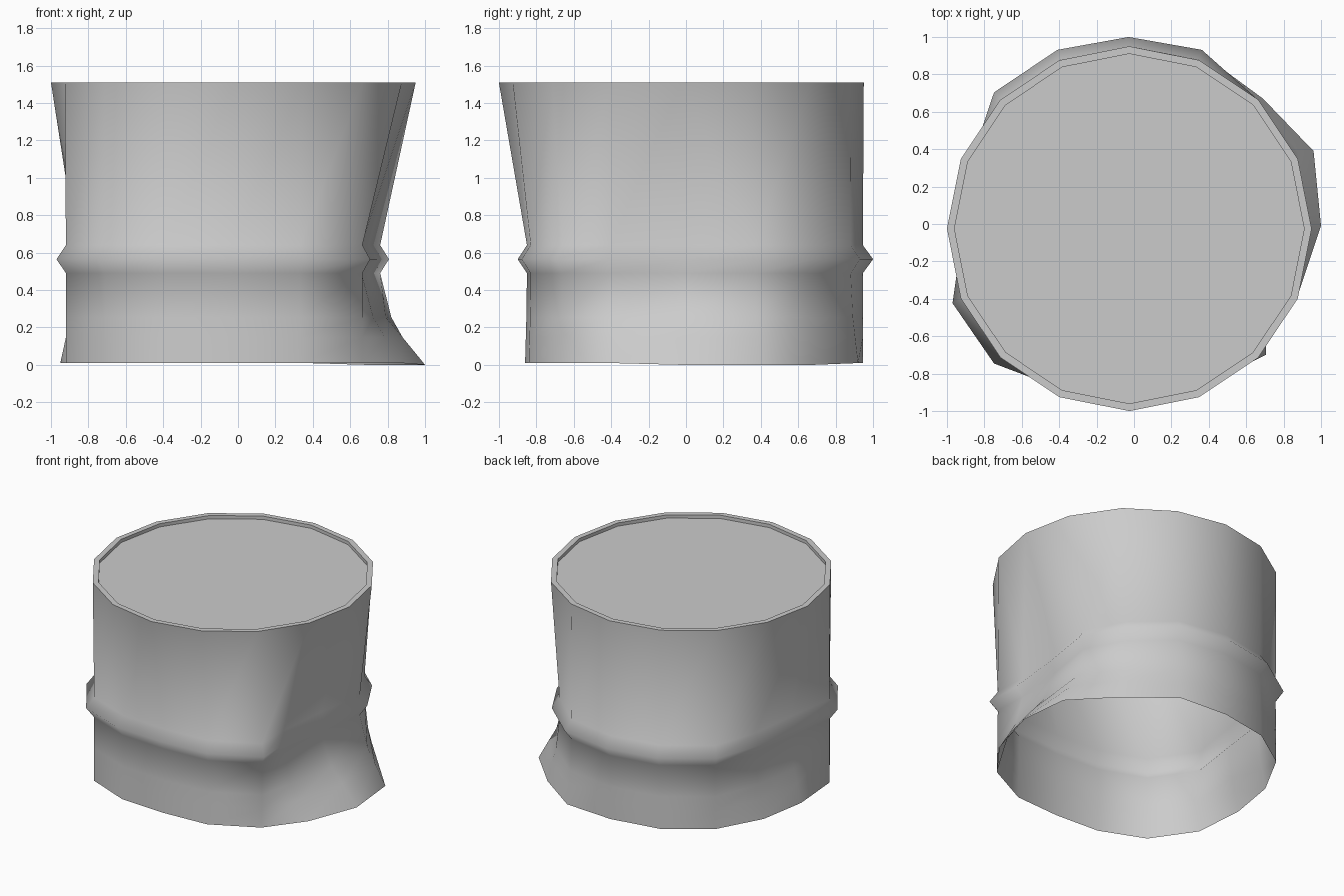
import bpy, bmesh, math

if "Cube" in bpy.data.objects:
    bpy.data.objects.remove(bpy.data.objects["Cube"])

N = 16
CENTRE = (-0.025, -0.025)

# Skewed oval waist outline and flared hem outline, counter-clockwise from +x
waist = [(.70, -.01), (.76, .37), (.61, .64), (.34, .88), (-.03, .945), (-.39, .88),
         (-.71, .665), (-.82, .34), (-.865, -.02), (-.92, -.40), (-.71, -.705),
         (-.38, -.83), (-.03, -.85), (.33, -.83), (.665, -.66), (.66, -.40)]
hem = [(1.0, -.01), (.96, .39), (.69, .67), (.35, .92), (-.03, .945), (-.40, .88),
       (-.71, .67), (-.89, .34), (-.95, -.02), (-.92, -.40), (-.71, -.705),
       (-.38, -.84), (-.03, -.86), (.33, -.84), (.665, -.67), (.87, -.40)]


def circle(r):
    return [(CENTRE[0] + r * math.cos(2 * math.pi * i / N),
             CENTRE[1] + r * math.sin(2 * math.pi * i / N)) for i in range(N)]


def swollen(points, s, cx=-0.05):
    return [(cx + (x - cx) * s, y * s) for x, y in points]


def blend(p, q, t):
    return [(a + (c - a) * t, b + (d - b) * t) for (a, b), (c, d) in zip(p, q)]


bm = bmesh.new()


def ring(points, z):
    return [bm.verts.new((x, y, z)) for x, y in points]


# Sleeve wall from curved hem flare over the band to the rim, then to the recessed lid
rings = [ring(hem, 0.01), ring(blend(waist, hem, 0.6), 0.147),
         ring(blend(waist, hem, 0.3), 0.254), ring(waist, 0.49),
         ring(swollen(waist, 1.058), 0.565), ring(waist, 0.64),
         ring(circle(0.975), 1.51), ring(circle(0.935), 1.51),
         ring(circle(0.935), 1.485)]
for i in (0, 1, 2):  # hem dips under the flare
    rings[0][i].co.z = 0.0
for k, (a, b) in enumerate(zip(rings, rings[1:])):
    for i in range(N):
        j = (i + 1) % N
        if k == 5 and i == 0:  # outward fold on the right side
            bm.faces.new((a[i], a[j], b[i]))
            bm.faces.new((a[j], b[j], b[i]))
        else:
            bm.faces.new((a[i], a[j], b[j]))
            bm.faces.new((a[i], b[j], b[i]))

# Lid
bm.faces.new(rings[-1])

mesh = bpy.data.meshes.new("sleeve")
bm.to_mesh(mesh)
bm.free()
sleeve = bpy.data.objects.new("sleeve", mesh)
bpy.context.collection.objects.link(sleeve)
bpy.context.view_layer.objects.active = sleeve
sleeve.select_set(True)
bpy.ops.object.shade_smooth_by_angle(angle=math.radians(78))
